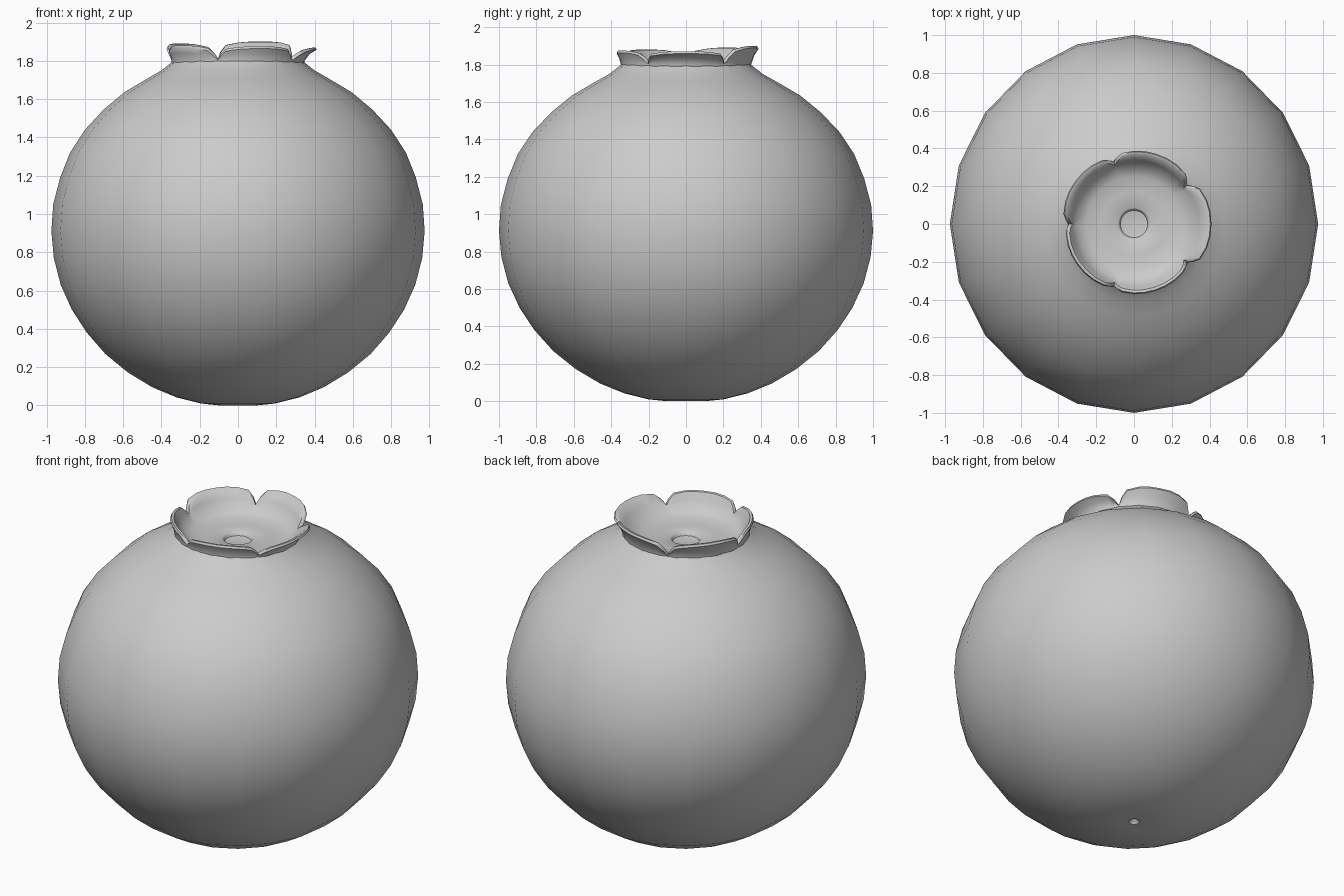
import bpy, bmesh
from math import sin, cos, radians

if "Cube" in bpy.data.objects:
    bpy.data.objects.remove(bpy.data.objects["Cube"])


def lathe(name, angles, profile_at, sx=1.0, cap_first=None, cap_last=None):
    """Revolve a profile that may vary with the angle; caps close on an axis point."""
    bm = bmesh.new()
    cols = []
    for a in angles:
        t = radians(a)
        cols.append([bm.verts.new((r * cos(t) * sx, r * sin(t), z)) for r, z in profile_at(a)])
    first = bm.verts.new((0, 0, cap_first)) if cap_first is not None else None
    last = bm.verts.new((0, 0, cap_last)) if cap_last is not None else None
    for i, c in enumerate(cols):
        d = cols[(i + 1) % len(cols)]
        for j in range(len(c) - 1):
            bm.faces.new((c[j], d[j], d[j + 1], c[j + 1]))
        if first:
            bm.faces.new((first, d[0], c[0]))
        if last:
            bm.faces.new((c[-1], d[-1], last))
    me = bpy.data.meshes.new(name)
    bm.to_mesh(me)
    bm.free()
    ob = bpy.data.objects.new(name, me)
    bpy.context.collection.objects.link(ob)
    bpy.ops.object.select_all(action='DESELECT')
    ob.select_set(True)
    bpy.context.view_layer.objects.active = ob
    bpy.ops.object.shade_smooth_by_angle(angle=radians(50))
    return ob


# Berry body: 20-sided, with a tiny dimple underneath
body = [(0.015, 0.025), (0.03, 0.004), (0.1, 0.0), (0.2, 0.01), (0.33, 0.042), (0.46, 0.095),
        (0.59, 0.172), (0.71, 0.268), (0.81, 0.38), (0.89, 0.50), (0.95, 0.63), (0.987, 0.77),
        (1.0, 0.91), (0.99, 1.05), (0.953, 1.19), (0.9, 1.32), (0.82, 1.44), (0.72, 1.545),
        (0.61, 1.635), (0.49, 1.705), (0.41, 1.75), (0.365, 1.785), (0.35, 1.80)]
lathe("berry_body", [18 * i for i in range(20)], lambda a: body, sx=0.975, cap_first=0.027)

# Crown: five flared petals (tip radius, tip height) separated by V notches
petals = [(0.41, 1.87), (0.39, 1.90), (0.385, 1.89), (0.37, 1.88), (0.372, 1.875)]
lobe = {-36: 0, -33: 0.4, -28: 0.8, -18: 0.95, -9: 1, 0: 1, 9: 1, 18: 0.95, 28: 0.8, 33: 0.4}
shape = {72 * k + o: (r, z, f) for k, (r, z) in enumerate(petals) for o, f in lobe.items()}


def crown_profile(a):
    r, z, f = shape[a]
    rim_r = 0.345 + (r - 0.345) * f
    rim_z = 1.81 + (z - 1.81) * f
    mid_r = 0.35 + (rim_r - 0.35) * 0.4
    mid_z = 1.80 + (rim_z - 1.80) * 0.5
    return [(0.35, 1.77), (0.348, 1.80), (mid_r, mid_z), (rim_r, rim_z - 0.012),
            (rim_r - 0.006, rim_z), (rim_r - 0.02, rim_z - 0.002),
            (mid_r - 0.03, mid_z - 0.005), (0.30, 1.785), (0.25, 1.765), (0.17, 1.755),
            (0.085, 1.755), (0.078, 1.75), (0.072, 1.735), (0.06, 1.732)]


lathe("crown", sorted(shape), crown_profile, cap_last=1.732)
